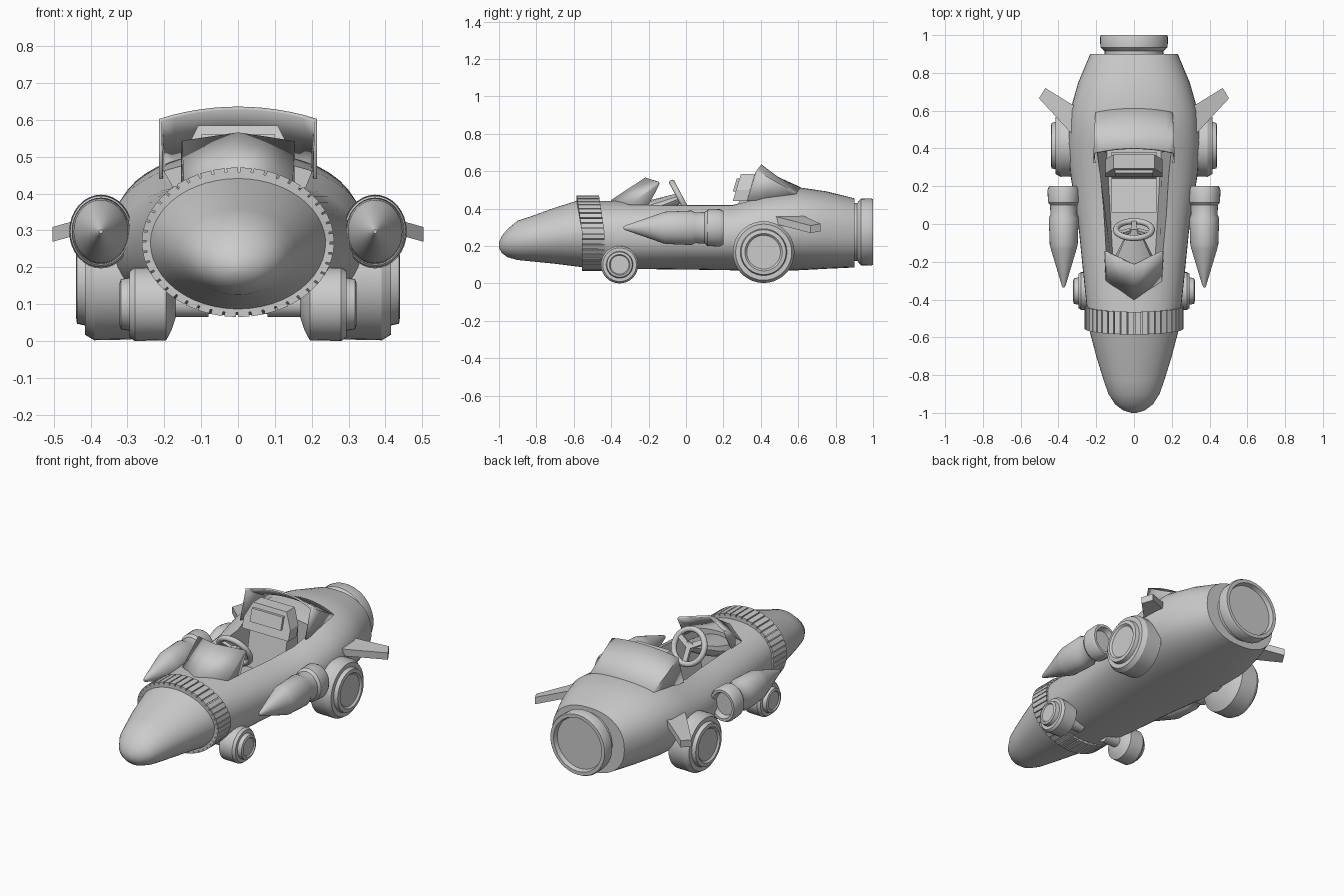
import bpy, bmesh
from math import sin, cos, pi, radians, copysign
from mathutils import Vector, Matrix

cube = bpy.data.objects.get("Cube")
if cube:
    bpy.data.objects.remove(cube, do_unlink=True)

GREY = (0.6, 0.6, 0.6, 1)
paint = bpy.data.materials.new("plain_grey")
paint.use_nodes = True
paint.diffuse_color = GREY
paint.node_tree.nodes["Principled BSDF"].inputs["Base Color"].default_value = GREY


def finish(name, bm, smooth=30):
    """Turn a bmesh into a shaded object."""
    bmesh.ops.recalc_face_normals(bm, faces=bm.faces)
    me = bpy.data.meshes.new(name)
    bm.to_mesh(me)
    bm.free()
    me.materials.append(paint)
    ob = bpy.data.objects.new(name, me)
    bpy.context.collection.objects.link(ob)
    bpy.ops.object.select_all(action="DESELECT")
    ob.select_set(True)
    bpy.context.view_layer.objects.active = ob
    if smooth:
        bpy.ops.object.shade_smooth_by_angle(angle=radians(smooth))
    return ob


def apply_all(ob):
    bpy.context.view_layer.objects.active = ob
    for mod in list(ob.modifiers):
        bpy.ops.object.modifier_apply(modifier=mod.name)


def loft(name, sections, place, n=40, power=1, smooth=30):
    """Skin rings (t, half_width, centre_height, half_height)."""
    bm = bmesh.new()
    rings = []
    for t, rx, zc, rz in sections:
        ring = []
        for i in range(n):
            c, s = cos(2 * pi * i / n), sin(2 * pi * i / n)
            u = rx * copysign(abs(c) ** power, c)
            v = rz * copysign(abs(s) ** power, s)
            ring.append(bm.verts.new(place(t, u, zc + v)))
        rings.append(ring)
    for a, b in zip(rings, rings[1:]):
        for i in range(n):
            j = (i + 1) % n
            bm.faces.new((a[i], a[j], b[j], b[i]))
    bm.faces.new(rings[0])
    bm.faces.new(rings[-1])
    return finish(name, bm, smooth)


def lathe(name, profile, place, n=32):
    return loft(name, [(t, r, 0, r) for t, r in profile], place, n)


def prism(name, outline, place, t0, t1):
    """Extrude an outline between two levels."""
    bm = bmesh.new()
    low, high = [[bm.verts.new(place(p, q, t)) for p, q in outline] for t in (t0, t1)]
    n = len(outline)
    for i in range(n):
        j = (i + 1) % n
        bm.faces.new((low[i], low[j], high[j], high[i]))
    bm.faces.new(low)
    bm.faces.new(high)
    return finish(name, bm, 0)


def sheet(name, rows, thickness):
    """Thin panel spanned between rows of points."""
    bm = bmesh.new()
    grid = [[bm.verts.new(p) for p in row] for row in rows]
    for a, b in zip(grid, grid[1:]):
        for i in range(len(a) - 1):
            bm.faces.new((a[i], a[i + 1], b[i + 1], b[i]))
    ob = finish(name, bm)
    mod = ob.modifiers.new("thickness", "SOLIDIFY")
    mod.thickness = thickness
    mod.offset = 0
    apply_all(ob)
    return ob


def along_y(t, u, v):
    return (u, t, v)


# Nose cone
loft("nose_cone", [(-1, .015, .205, .015), (-.985, .06, .208, .045), (-.955, .1, .215, .075),
                   (-.9, .135, .23, .105), (-.83, .16, .238, .12), (-.7, .2, .255, .15),
                   (-.54, .242, .27, .185)], along_y, 48)

# Main hull with the cockpit cut out
hull = loft("hull", [(-.55, .235, .265, .18), (-.44, .25, .26, .181), (-.2, .275, .258, .182),
                     (0, .295, .257, .183), (.25, .335, .255, .185), (.42, .35, .28, .21),
                     (.6, .338, .292, .222), (.75, .295, .285, .207), (.9, .232, .27, .185)],
            along_y, 48, .88)
cutter = prism("cockpit_cutter", [(-.14, -.3), (.14, -.3), (.195, .42), (-.195, .42)],
               lambda x, y, z: (x * (.75 + .25 * (z - .17) / .26), y, z), .17, .7)
cutter.hide_render = True
cut = hull.modifiers.new("cockpit", "BOOLEAN")
cut.operation = "DIFFERENCE"
cut.solver = "EXACT"
cut.object = cutter
apply_all(hull)
bpy.data.objects.remove(cutter, do_unlink=True)

# Ribbed collar behind the nose
def collar_point(angle, grow, y):
    lift = -.03 * max(0, sin(angle))
    return ((.245 + grow) * cos(angle), y + lift, .268 + (.187 + grow) * sin(angle))


bm = bmesh.new()
ribs = 44
for i in range(ribs):
    step = 2 * pi / ribs
    for a, b, grow in ((i, i + .84, .016), (i + .84, i + 1, .004)):
        corners = [bm.verts.new(collar_point(k * step, g, y))
                   for y in (-.555, -.435) for k, g in ((a, -.03), (b, -.03), (b, grow), (a, grow))]
        for f in ((0, 1, 2, 3), (4, 5, 6, 7), (0, 1, 5, 4), (1, 2, 6, 5), (2, 3, 7, 6), (3, 0, 4, 7)):
            bm.faces.new([corners[k] for k in f])
finish("ribbed_collar", bm, 0)

# Tail exhaust with a recessed face
lathe("exhaust", [(.88, .155), (.915, .155), (.935, .178), (.99, .18), (1, .175),
                  (1, .155), (.975, .148), (.975, .01)],
      lambda t, u, v: (u, t, .275 + v), 40)

# Flared cowl behind the seat
steps = [k / 6 - 1 for k in range(13)]
front = [(.21 * k, .4 - .025 * k * k, .632 - .032 * k * k) for k in steps]
middle = [(.207 * k, .49 - .01 * k * k, .565 - .025 * k * k) for k in steps]
back = [(.2 * k, .61 - .02 * k * k, .51 - .03 * k * k) for k in steps]
rows = []
for row, (y, z) in zip((front, middle, back), ((.325, .44), (.45, .45), (.59, .46))):
    x = row[-1][0]
    rows.append([(-x, y, z)] + row + [(x, y, z)])
sheet("cowl", rows, .01)

# Wrapped windscreen
sheet("windscreen",
      [[(k * .145, -.4 + .1 * abs(k), .44 - .02 * abs(k)) for k in (-1, -.5, 0, .5, 1)] +
       [(.15, -.2, .42)],
       [(k * .15, -.215 + .07 * abs(k), .562 - .022 * abs(k)) for k in (-1, -.5, 0, .5, 1)] +
       [(.15, -.142, .53)]], .01)
sheet("windscreen_side", [[(-.145, -.3, .42), (-.15, -.2, .42)],
                          [(-.15, -.145, .54), (-.15, -.142, .53)]], .01)

# Steering wheel, spokes and column
tilt = Matrix.Translation((0, -.03, .455)) @ Matrix.Rotation(radians(-62), 4, "X")
bpy.ops.mesh.primitive_torus_add(major_radius=.095, minor_radius=.016,
                                 major_segments=32, minor_segments=10)
wheel = bpy.context.object
wheel.name = "steering_wheel"
wheel.matrix_world = Matrix.Translation((0, -.03, .455)) @ Matrix.Rotation(radians(-62), 4, "X")
wheel.data.materials.append(paint)
bpy.ops.object.shade_smooth_by_angle(angle=radians(40))
for k in range(3):
    turn = tilt @ Matrix.Rotation(radians(90 + 120 * k), 4, "Z")
    prism("steering_spoke", [(0, -.014), (.09, -.014), (.09, .014), (0, .014)],
          lambda x, y, z: turn @ Vector((x, y, z)), -.008, .008)
loft("steering_column", [(-.3, .11, .36, .06), (-.17, .1, .4, .05), (-.03, .03, .455, .03)],
     along_y, 12)

# Seat and headrest
def across(y, z, x):
    return (x, y, z)


prism("seat", [(.06, .165), (.06, .25), (.24, .23), (.29, .47), (.38, .47), (.38, .165)],
      across, -.12, .12)
prism("headrest", [(-.15, .44), (-.15, .5), (-.108, .585), (.108, .585), (.15, .5), (.15, .44)],
      lambda x, z, y: (x, y + .3 * (z - .44), z), .25, .325)
prism("headrest_pad", [(-.1, .49), (.1, .49), (.1, .56), (-.1, .56)],
      lambda x, z, y: (x, y + .3 * (z - .44), z), .235, .26)

# Mirrored parts: wheels, axles, boosters and fins
rear_tyre = [(.25, .06), (.265, .12), (.29, .163), (.39, .165), (.415, .15), (.415, .125),
             (.437, .12), (.44, .1), (.43, .09), (.43, .01)]
front_tyre = [(.17, .04), (.18, .07), (.195, .098), (.28, .1), (.295, .09), (.295, .072),
              (.318, .068), (.322, .055), (.315, .05), (.315, .01)]
booster = [(-.335, .006), (-.325, .012), (-.13, .08), (-.11, .086), (.03, .092), (.05, .082),
           (.1, .084), (.115, .097), (.18, .1), (.2, .09), (.2, .075), (.17, .065), (.17, .01)]
fin = [(.3, .45), (.35, .5), (.503, .665), (.47, .72), (.34, .64), (.3, .62)]
for side, word in ((1, "left"), (-1, "right")):
    lathe(word + "_rear_wheel", rear_tyre, lambda t, u, v: (side * t, .415 + u, .167 + v), 36)
    lathe(word + "_front_wheel", front_tyre, lambda t, u, v: (side * t, -.355 + u, .1 + v))
    lathe(word + "_front_axle", [(.08, .035), (.18, .035)],
          lambda t, u, v: (side * t, -.355 + u, .1 + v), 16)
    lathe(word + "_rear_axle", [(.15, .06), (.27, .06)],
          lambda t, u, v: (side * t, .415 + u, .167 + v), 16)
    lathe(word + "_booster", booster, lambda t, u, v: (side * (.372 + .86 * u), t, .297 + v))
    prism(word + "_fin", fin, lambda x, y, t: (side * x, y, .355 - .28 * (x - .34) + t), -.04, 0)
